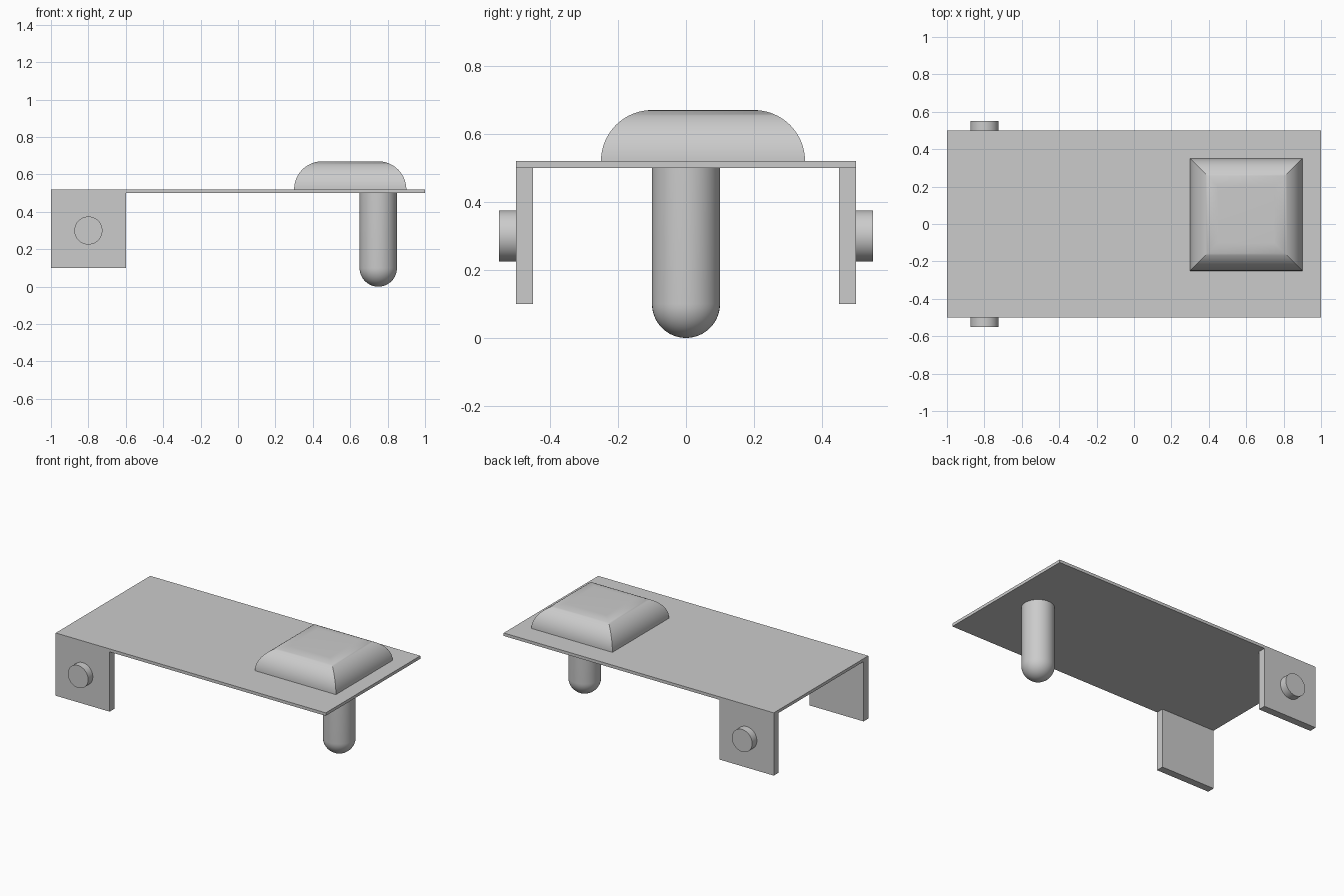
import bpy
import bmesh
from math import sin, cos, pi, radians
from mathutils import Matrix, Vector

cube = bpy.data.objects.get("Cube")
if cube:
    bpy.data.objects.remove(cube, do_unlink=True)

grey = bpy.data.materials.new("light_grey")
grey.use_nodes = True
colour = (0.6, 0.6, 0.6, 1)
grey.diffuse_color = colour
grey.node_tree.nodes["Principled BSDF"].inputs["Base Color"].default_value = colour


def finish(name, bm, smooth=False):
    bmesh.ops.recalc_face_normals(bm, faces=bm.faces)
    mesh = bpy.data.meshes.new(name)
    bm.to_mesh(mesh)
    bm.free()
    mesh.materials.append(grey)
    ob = bpy.data.objects.new(name, mesh)
    bpy.context.collection.objects.link(ob)
    if smooth:
        bpy.ops.object.select_all(action="DESELECT")
        ob.select_set(True)
        bpy.context.view_layer.objects.active = ob
        bpy.ops.object.shade_smooth_by_angle(angle=radians(30))
    return ob


def box(name, low, high):
    low, high = Vector(low), Vector(high)
    bm = bmesh.new()
    bmesh.ops.create_cube(bm, size=1, matrix=Matrix.Translation((low + high) / 2)
                          @ Matrix.Diagonal((high - low).to_4d()))
    return finish(name, bm)


def ring_stack(bm, rings):
    """Skin a stack of equal closed rings and cap both ends."""
    loops = [[bm.verts.new(p) for p in ring] for ring in rings]
    n = len(loops[0])
    for a, b in zip(loops, loops[1:]):
        for i in range(n):
            j = (i + 1) % n
            bm.faces.new((a[i], a[j], b[j], b[i]))
    bm.faces.new(loops[0])
    bm.faces.new(loops[-1])


# Flat deck
box("deck", (-1, -0.5, 0.5), (1, 0.5, 0.52))

# Side brackets with round pins
for side, label in ((-1, "right"), (1, "left")):
    y_low, y_high = sorted((side * 0.45, side * 0.5))
    box(label + "_bracket", (-1, y_low, 0.1), (-0.6, y_high, 0.5))
    bm = bmesh.new()
    bmesh.ops.create_cone(bm, cap_ends=True, segments=48, radius1=0.075,
                          radius2=0.075, depth=0.05,
                          matrix=Matrix.Translation((-0.8, side * 0.525, 0.3))
                          @ Matrix.Rotation(pi / 2, 4, "X"))
    finish(label + "_pin", bm, smooth=True)

# Square cushion with quarter-round sides and mitred corners
steps = 20
corners = ((-1, -1), (1, -1), (1, 1), (-1, 1))
rings = []
for k in range(steps + 1):
    a = pi / 2 * k / steps
    half, z = 0.15 + 0.15 * cos(a), 0.52 + 0.15 * sin(a)
    rings.append([(0.6 + half * x, 0.05 + half * y, z) for x, y in corners])
bm = bmesh.new()
ring_stack(bm, rings)
finish("cushion", bm, smooth=True)

# Round post with a domed foot
radius, sides = 0.1, 48
profile = [(radius, 0.5)]
profile += [(radius * cos(pi / 2 * k / 13), radius - radius * sin(pi / 2 * k / 13))
            for k in range(13)]
rings = [[(0.75 + r * cos(2 * pi * i / sides), r * sin(2 * pi * i / sides), z)
          for i in range(sides)] for r, z in profile]
bm = bmesh.new()
ring_stack(bm, rings)
tip = bmesh.ops.poke(bm, faces=[bm.faces[-1]] if bm.faces.ensure_lookup_table() is None else [])
tip["verts"][0].co.z = 0
finish("post", bm, smooth=True)
